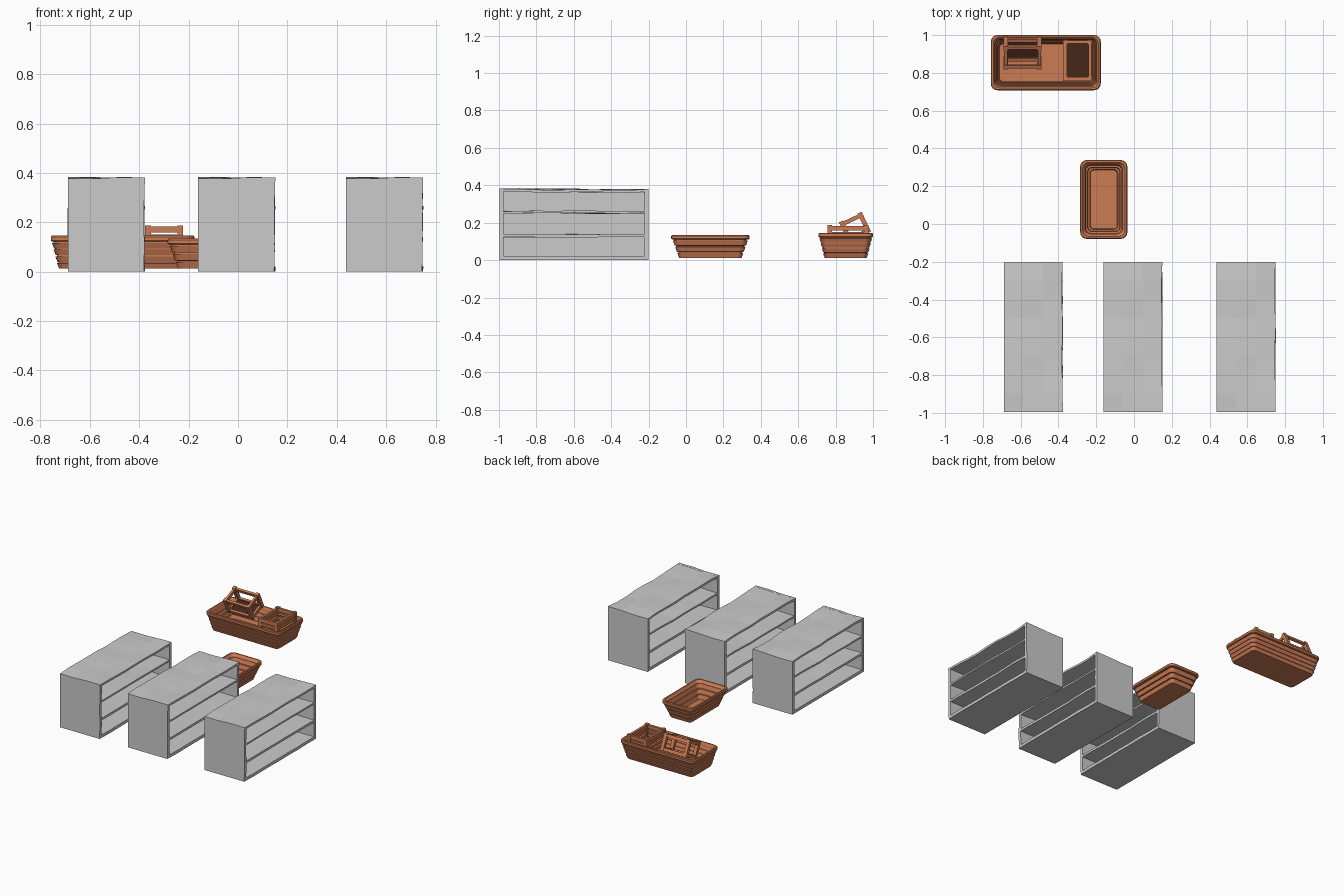
import bpy, bmesh, math
from mathutils import Vector, Matrix, noise

if "Cube" in bpy.data.objects:
    bpy.data.objects.remove(bpy.data.objects["Cube"])


def material(name, col):
    m = bpy.data.materials.new(name)
    m.diffuse_color = (*col, 1)
    m.use_nodes = True
    m.node_tree.nodes["Principled BSDF"].inputs["Base Color"].default_value = m.diffuse_color
    return m


ORANGE = material("terracotta_plastic", (0.60, 0.20, 0.09))
DARK = material("dark_liner", (0.06, 0.02, 0.01))


def add_object(name, bm, mat=None):
    me = bpy.data.meshes.new(name)
    bmesh.ops.recalc_face_normals(bm, faces=bm.faces)
    bm.to_mesh(me)
    bm.free()
    ob = bpy.data.objects.new(name, me)
    bpy.context.collection.objects.link(ob)
    if mat:
        me.materials.append(mat)
    return ob


def box(bm, lo, hi):
    """Box between two corners."""
    lo, hi = Vector(lo), Vector(hi)
    mat = Matrix.Translation((lo + hi) / 2) @ Matrix.Diagonal((*(hi - lo), 1))
    bmesh.ops.create_cube(bm, size=1, matrix=mat)


def slice_mesh(bm, axis, half, count, offset=0):
    """Cut the mesh into equal cells along one axis."""
    normal = Vector((0, 0, 0))
    normal[axis] = 1
    for i in range(1, count):
        co = normal * (offset - half + 2 * half * i / count)
        bmesh.ops.bisect_plane(bm, geom=bm.verts[:] + bm.edges[:] + bm.faces[:],
                               plane_co=co, plane_no=normal)


# Double-sided shelf units with slightly uneven boards
W, L, H = 0.155, 0.398, 0.378
bm = bmesh.new()
for z0, z1 in ((0, 0.021), (0.123, 0.139), (0.25, 0.262), (0.364, H)):
    box(bm, (-W, -L, z0), (W, L, z1))
for s in (-1, 1):
    y0, y1 = sorted((s * L, s * (L - 0.021)))
    box(bm, (-W, y0, 0), (W, y1, H))
box(bm, (-0.008, -L + 0.01, 0.01), (0.008, L - 0.01, H - 0.01))
slice_mesh(bm, 0, W, 3)
slice_mesh(bm, 1, L, 8)
slice_mesh(bm, 2, H / 2, 4, H / 2)
for v in bm.verts:
    n = noise.noise(Vector((v.co.x * 5, v.co.y * 5.3, v.co.z * 6)))
    v.co.z += 0.010 * n * max(0, v.co.z) / H
    if v.co.x > 0.1:
        v.co.x += 0.006 * n
first = add_object("shelf_unit_1", bm)
first.location = (-0.534, -0.598, 0)
for i, x in ((2, -0.006), (3, 0.593)):
    ob = bpy.data.objects.new(f"shelf_unit_{i}", first.data)
    ob.location = (x, -0.598, 0)
    bpy.context.collection.objects.link(ob)


def rounded_ring(bm, hx, hy, r, z, segs=4):
    ring = []
    for q, (sx, sy) in enumerate(((1, 1), (-1, 1), (-1, -1), (1, -1))):
        for k in range(segs + 1):
            a = math.pi / 2 * (q + k / segs)
            ring.append(bm.verts.new((sx * (hx - r) + r * math.cos(a),
                                      sy * (hy - r) + r * math.sin(a), z)))
    return ring


def tub(name, loc, hx, hy, z0, z1, taper, bands):
    """Basin with stepped, telescoping walls, a lip and a flat floor."""
    lip = 0.024
    hb = (z1 - lip - z0) / bands
    outer = []
    for i in range(bands):                       # bottom to top
        t = taper * (bands - i) / bands
        outer += [(t + 0.006, z0 + i * hb), (t - 0.003, z0 + (i + 0.8) * hb),
                  (t + 0.003, z0 + (i + 0.82) * hb),
                  (t + 0.003, z0 + (i + 0.98) * hb)]
    rim = [(0.004, z1 - lip), (0, z1 - lip + 0.005), (0, z1 - 0.005), (0.004, z1),
           (0.013, z1), (0.017, z1 - 0.005)]
    inner = [(t + 0.012, z + 0.006) for t, z in reversed(outer)]
    bm = bmesh.new()
    rings = [rounded_ring(bm, hx - t, hy - t, max(0.012, 0.035 - t * 0.3), z)
             for t, z in outer + rim + inner]
    for a, b in zip(rings, rings[1:]):
        for j in range(len(a)):
            k = (j + 1) % len(a)
            bm.faces.new((a[j], a[k], b[k], b[j]))
    bm.faces.new(rings[0])
    bm.faces.new(rings[-1])
    add_object(name, bm, ORANGE).location = (*loc, 0)


tub("small_tub", (-0.16, 0.13), 0.125, 0.209, 0.012, 0.134, 0.036, 3)
tub("large_tub", (-0.467, 0.854), 0.291, 0.146, 0.012, 0.146, 0.028, 4)


def crate(name, matrix, hx, hy, h, levels):
    """Open crate: corner posts, rails at each level, and a dark floor."""
    p = 0.012
    bm = bmesh.new()
    for sx in (-1, 1):
        for sy in (-1, 1):
            cx, cy = sx * (hx - p), sy * (hy - p)
            box(bm, (cx - p, cy - p, 0), (cx + p, cy + p, h))
    for z, t in levels:
        for s in (-1, 1):
            cy, cx = s * (hy - p), s * (hx - p)
            box(bm, (-hx + p, cy - 0.008, z), (hx - p, cy + 0.008, z + t))
            box(bm, (cx - 0.008, -hy + p, z), (cx + 0.008, hy - p, z + t))
    add_object(name, bm, ORANGE).matrix_world = matrix
    bm = bmesh.new()
    box(bm, (-hx + p, -hy + p, 0.004), (hx - p, hy - p, 0.012))
    add_object(name + "_floor", bm, DARK).matrix_world = matrix


# Upright crate and tilted crate resting in the large tub
crate("upright_crate", Matrix.Translation((-0.299, 0.866, 0.07)), 0.077, 0.109, 0.117,
      ((0, 0.02), (0.032, 0.02), (0.064, 0.016), (0.088, 0.025)))
crate("tilted_crate", Matrix.Translation((-0.59, 0.928, 0.124))
      @ Matrix.Rotation(math.radians(25), 4, 'X'), 0.101, 0.067, 0.117,
      ((0, 0.022), (0.09, 0.022)))
